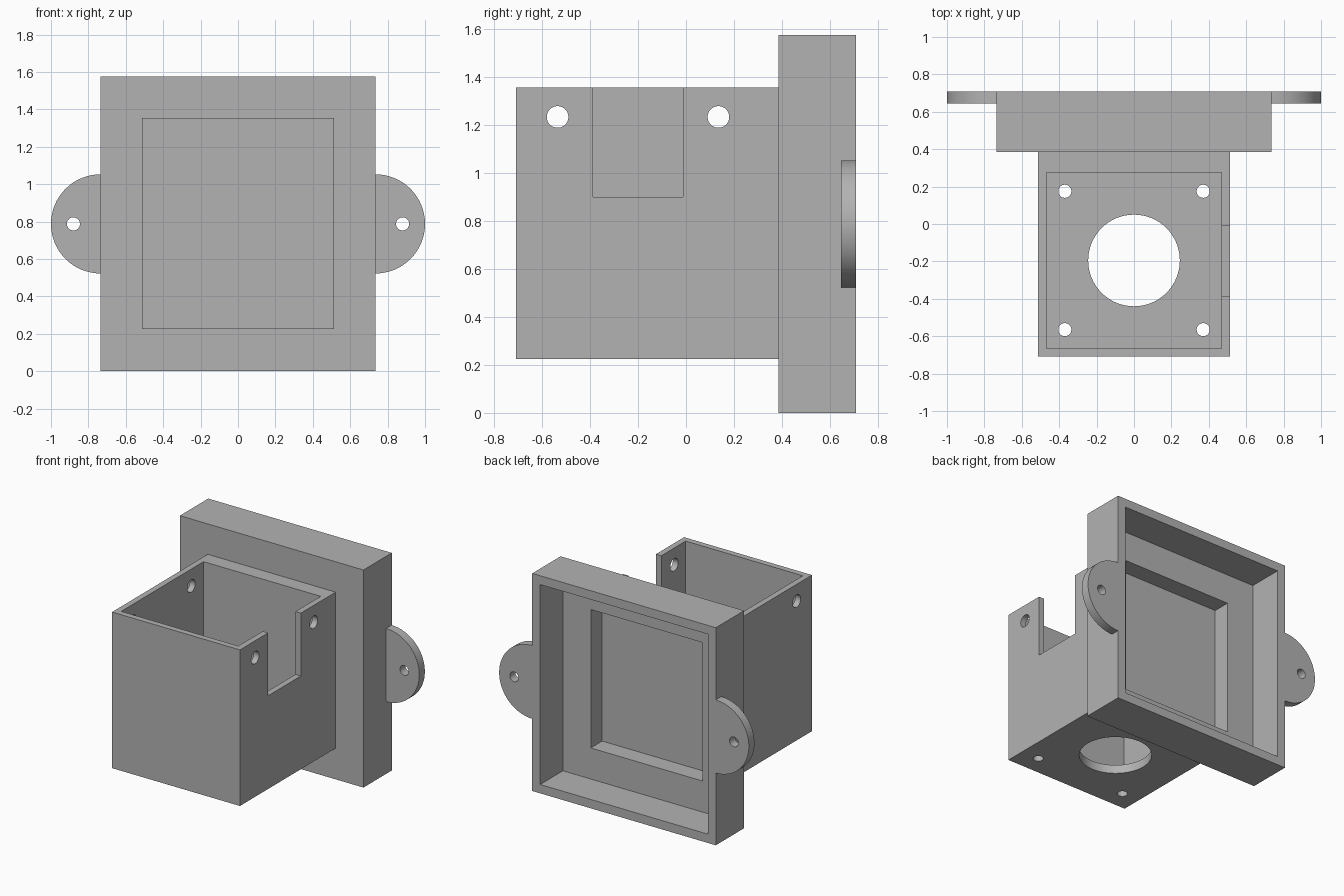
import bpy, bmesh
from math import pi
from mathutils import Matrix, Vector

default = bpy.data.objects.get("Cube")
if default:
    bpy.data.objects.remove(default, do_unlink=True)

grey = bpy.data.materials.new("plain grey")
grey.use_nodes = True
colour = (0.45, 0.45, 0.45, 1)
grey.diffuse_color = colour
grey.node_tree.nodes["Principled BSDF"].inputs["Base Color"].default_value = colour


def add_object(name, bm):
    mesh = bpy.data.meshes.new(name)
    bm.to_mesh(mesh)
    bm.free()
    mesh.materials.append(grey)
    obj = bpy.data.objects.new(name, mesh)
    bpy.context.collection.objects.link(obj)
    return obj


def box(name, x, y, z):
    """Block given by its (low, high) range on each axis."""
    bm = bmesh.new()
    bmesh.ops.create_cube(bm, size=1)
    for v in bm.verts:
        v.co = Vector([r[0] if c < 0 else r[1] for c, r in zip(v.co, (x, y, z))])
    return add_object(name, bm)


def cylinder(name, centre, radius, length, axis):
    bm = bmesh.new()
    turn = {"x": Matrix.Rotation(pi / 2, 4, "Y"),
            "y": Matrix.Rotation(pi / 2, 4, "X"),
            "z": Matrix.Identity(4)}[axis]
    bmesh.ops.create_cone(bm, cap_ends=True, segments=64, radius1=radius,
                          radius2=radius, depth=length,
                          matrix=Matrix.Translation(centre) @ turn)
    return add_object(name, bm)


def cut(obj, cutters):
    """Subtract each cutter, then discard it."""
    for cutter in cutters:
        cutter.hide_render = True
        mod = obj.modifiers.new("cut", "BOOLEAN")
        mod.operation = "DIFFERENCE"
        mod.solver = "EXACT"
        mod.object = cutter
        bpy.context.view_layer.objects.active = obj
        bpy.ops.object.modifier_apply(modifier=mod.name)
        bpy.data.objects.remove(cutter, do_unlink=True)


def finish(obj):
    bpy.ops.object.select_all(action="DESELECT")
    obj.select_set(True)
    bpy.context.view_layer.objects.active = obj
    bpy.ops.object.shade_smooth_by_angle(angle=pi / 6)


# Main dimensions
wall, thick = 0.043, 0.064
half_box, half_flange = 0.512, 0.735
front, joint, back = -0.709, 0.385, 0.709
low, high, top = 0.225, 1.355, 1.575
inner_back = 0.276
mid_y = (front + wall + inner_back) / 2
inner = half_box - wall
window = half_box - thick


def window_cutter():
    return box("window_cutter", (-window, window), (inner_back + wall, joint + 0.2),
               (low + thick, high - thick))


# Open-topped housing with a hollow rear wall
housing = box("housing", (-half_box, half_box), (front, joint), (low, high))
cutters = [
    box("cavity", (-inner, inner), (front + wall, inner_back), (low + thick, high + 1)),
    box("side_notch", (half_box - 0.1, half_box + 0.1), (-0.387, -0.012), (0.9, high + 1)),
    cylinder("floor_opening", (0, mid_y, low), 0.245, 0.4, "z"),
    window_cutter(),
]
for dy in (-0.37, 0.37):
    for dx in (-0.37, 0.37):
        cutters.append(cylinder("floor_screw_hole", (dx, mid_y + dy, low), 0.035, 0.4, "z"))
for y in (-0.535, 0.135):
    cutters.append(cylinder("side_hole", (0, y, 1.233), 0.045, 2, "x"))
cut(housing, cutters)
finish(housing)

# Rear flange, recessed from behind
flange = box("rear_flange", (-half_flange, half_flange), (joint, back), (0, top))
rim = half_flange - thick
cut(flange, [
    box("recess", (-rim, rim), (joint + thick, back + 1), (thick, top - thick)),
    window_cutter(),
])
finish(flange)

# Half-round mounting ears
for side, sign in (("left", 1), ("right", -1)):
    y = back - thick / 2
    ear = cylinder(side + "_ear", (sign * half_flange, y, top / 2), 0.265, thick, "y")
    cut(ear, [
        box("ear_trim", sorted((0, sign * half_flange)), (0, 1), (0, 2)),
        cylinder("ear_screw_hole", (sign * 0.88, y, top / 2), 0.035, 0.4, "y"),
    ])
    finish(ear)
